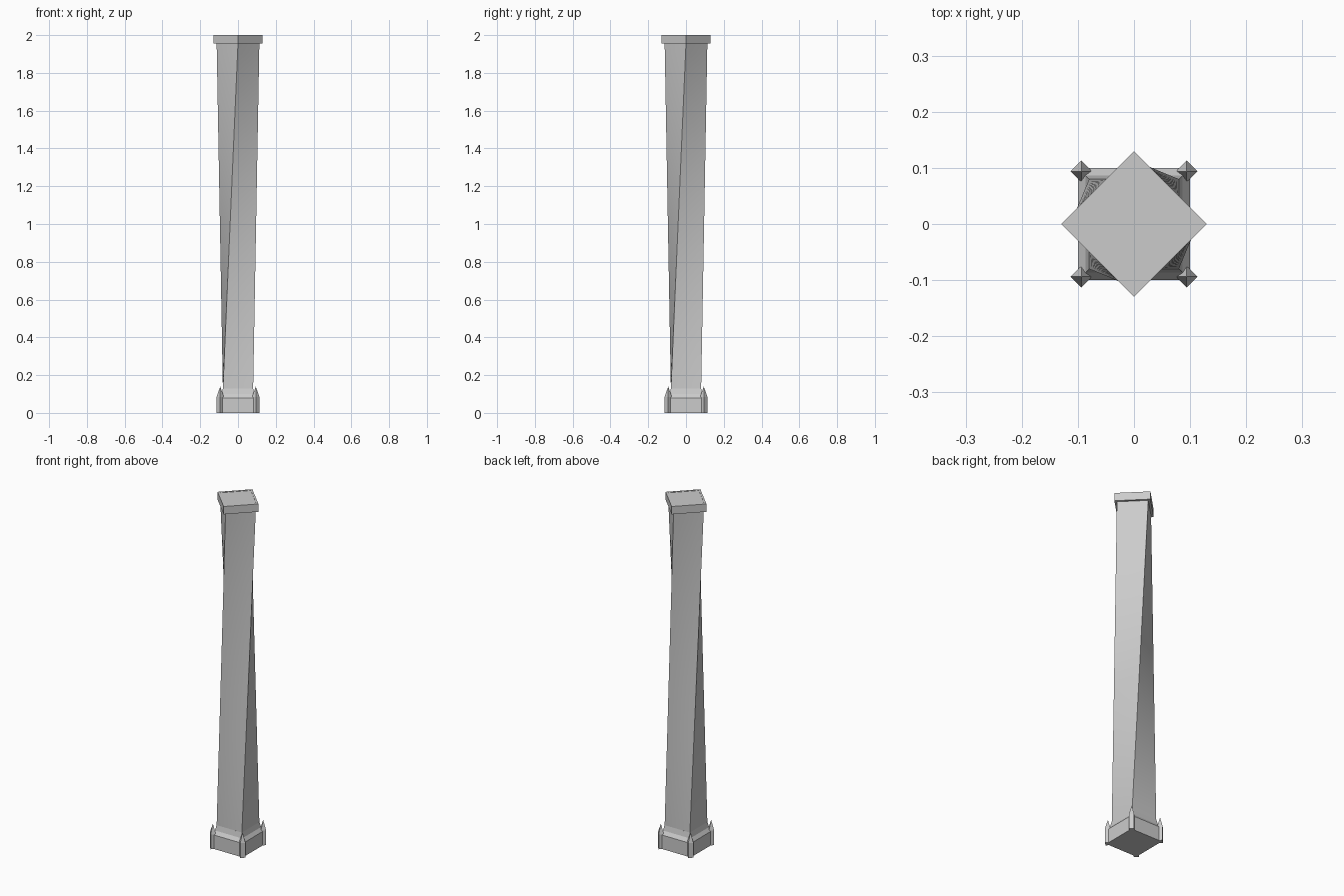
import bpy, bmesh
from math import pi, cos, sin

if "Cube" in bpy.data.objects:
    bpy.data.objects.remove(bpy.data.objects["Cube"])


def square(half, z, turn=0.0):
    """Four corners of a square ring, optionally turned about z."""
    r = half * 2 ** 0.5
    return [(r * cos(pi / 4 + turn + i * pi / 2), r * sin(pi / 4 + turn + i * pi / 2), z) for i in range(4)]


def loft(name, rings, at=(0, 0), smooth=False):
    """Skin a stack of four-cornered rings, closing both ends."""
    bm = bmesh.new()
    vs = [[bm.verts.new((x + at[0], y + at[1], z)) for x, y, z in ring] for ring in rings]
    for a, b in zip(vs, vs[1:]):
        for i in range(4):
            j = (i + 1) % 4
            bm.faces.new((a[i], a[j], b[j], b[i]))
    bm.faces.new(vs[0][::-1])
    bm.faces.new(vs[-1])
    bmesh.ops.remove_doubles(bm, verts=bm.verts, dist=1e-5)
    bmesh.ops.recalc_face_normals(bm, faces=bm.faces)
    me = bpy.data.meshes.new(name)
    bm.to_mesh(me)
    bm.free()
    ob = bpy.data.objects.new(name, me)
    bpy.context.collection.objects.link(ob)
    if smooth:
        bpy.context.view_layer.objects.active = ob
        ob.select_set(True)
        bpy.ops.object.shade_smooth_by_angle(angle=pi / 6)
        ob.select_set(False)
    return ob


# Plinth with sloped shoulder
loft("plinth", [square(0.1, 0), square(0.1, 0.08), square(0.086, 0.1), square(0.08, 0.13)])

# Shaft: straight-ruled eighth turn, subdivided across each side so it stays curved
SIDE, STEPS, BOTTOM, TOP = 6, 32, 0.12, 1.96
low, high = square(0.08, BOTTOM), square(0.08, TOP, pi / 4)
bm = bmesh.new()
rows = []
for s in range(STEPS + 1):
    t = s / STEPS
    corner = [[p + (q - p) * t for p, q in zip(a, b)] for a, b in zip(low, high)]
    rows.append([bm.verts.new([p + (q - p) * k / SIDE for p, q in zip(corner[i], corner[(i + 1) % 4])])
                 for i in range(4) for k in range(SIDE)])
n = 4 * SIDE
for a, b in zip(rows, rows[1:]):
    for i in range(n):
        bm.faces.new((a[i], a[(i + 1) % n], b[(i + 1) % n], b[i]))
bm.faces.new(rows[0][::-1])
bm.faces.new(rows[-1])
mesh = bpy.data.meshes.new("twisted_shaft")
bm.to_mesh(mesh)
bm.free()
shaft = bpy.data.objects.new("twisted_shaft", mesh)
bpy.context.collection.objects.link(shaft)
bpy.context.view_layer.objects.active = shaft
shaft.select_set(True)
bpy.ops.object.shade_smooth_by_angle(angle=pi / 6)
shaft.select_set(False)

# Diamond cap with a shallow inset top
h = 0.13 / 2 ** 0.5
g = 0.116 / 2 ** 0.5
loft("cap", [square(h, 1.955, pi / 4), square(h, 2.0, pi / 4),
             square(g, 2.0, pi / 4), square(g, 1.998, pi / 4)])

# Pointed corner posts
p = 0.019 / 2 ** 0.5
for sx in (-1, 1):
    for sy in (-1, 1):
        loft("corner_post", [square(p, 0, pi / 4), square(p, 0.085, pi / 4), square(0.0001, 0.14, pi / 4)],
             at=(sx * 0.094, sy * 0.094))
